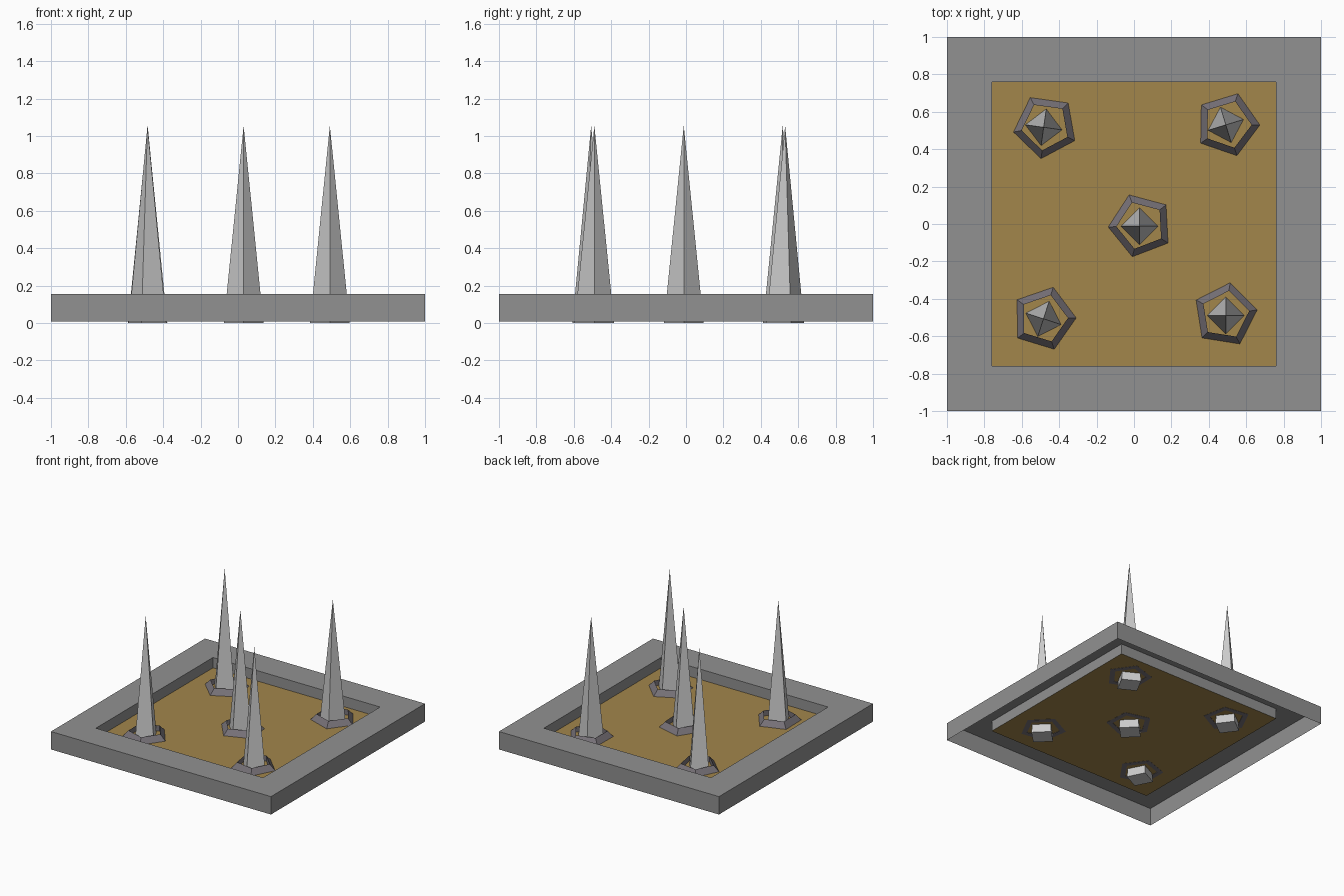
import bpy, bmesh, math

if "Cube" in bpy.data.objects:
    bpy.data.objects.remove(bpy.data.objects["Cube"])

FLOOR_Z = 0.07


def material(name, rgb):
    m = bpy.data.materials.new(name)
    m.diffuse_color = (*rgb, 1)
    m.use_nodes = True
    m.node_tree.nodes["Principled BSDF"].inputs["Base Color"].default_value = m.diffuse_color
    return m


def loft(name, rings, mat, closed=False, cap=False):
    """Skin a stack of equal-length vertex loops; a one-point loop becomes an apex."""
    bm = bmesh.new()
    loops = [[bm.verts.new(p) for p in ring] for ring in rings]
    pairs = list(zip(loops, loops[1:]))
    if closed:
        pairs.append((loops[-1], loops[0]))
    for a, b in pairs:
        n = len(a)
        for i in range(n):
            j = (i + 1) % n
            bm.faces.new((a[i], a[j], b[0]) if len(b) == 1 else (a[i], a[j], b[j], b[i]))
    if cap:
        bm.faces.new(loops[0][::-1])
    mesh = bpy.data.meshes.new(name)
    bm.to_mesh(mesh)
    bm.free()
    mesh.materials.append(mat)
    ob = bpy.data.objects.new(name, mesh)
    bpy.context.collection.objects.link(ob)
    return ob


def ngon(n, r, z, deg=0.0):
    return [(r * math.cos(math.radians(deg) + math.tau * i / n),
             r * math.sin(math.radians(deg) + math.tau * i / n), z) for i in range(n)]


def square(half, z):
    return ngon(4, half * math.sqrt(2), z, 45)


earth = material("earth", (0.362, 0.236, 0.071))
stone = material("frame_stone", (0.283, 0.283, 0.283))
collar_stone = material("collar_stone", (0.185, 0.168, 0.188))
steel = material("spike_steel", (0.52, 0.52, 0.52))

# Hollow frame: outer skirt, flat rim, inner wall down to the floor
loft("frame", [square(1, 0.008), square(1, 0.155), square(0.76, 0.155),
               square(0.76, FLOOR_Z)], stone)

# Recessed floor panel
bpy.ops.mesh.primitive_plane_add(size=1.52, location=(0, 0, FLOOR_Z))
floor = bpy.context.object
floor.name = "floor_panel"
floor.data.materials.append(earth)

# Per spike: spike x, y, turn; collar x, y, turn
spikes = [
    (-0.483, 0.517, -8, -0.473, 0.522, 46),
    (0.491, 0.530, 17, 0.499, 0.532, 71),
    (0.030, -0.012, 0, 0.036, -0.007, 39),
    (-0.484, -0.507, -18, -0.483, -0.505, 1),
    (0.491, -0.490, 0, 0.487, -0.486, 9),
]
for i, (sx, sy, sa, cx, cy, ca) in enumerate(spikes, 1):
    # Four-sided spike with a flat base
    spike = loft(f"spike_{i}", [ngon(4, 0.106, 0, sa), [(0, 0, 1.055)]], steel, cap=True)
    spike.location = (sx, sy, 0)
    # Five-sided collar with sloped outside
    collar = loft(f"collar_{i}", [ngon(5, 0.177, FLOOR_Z - 0.003, ca), ngon(5, 0.13, 0.115, ca),
                                  ngon(5, 0.13, FLOOR_Z - 0.003, ca)], collar_stone, closed=True)
    collar.location = (cx, cy, 0)
